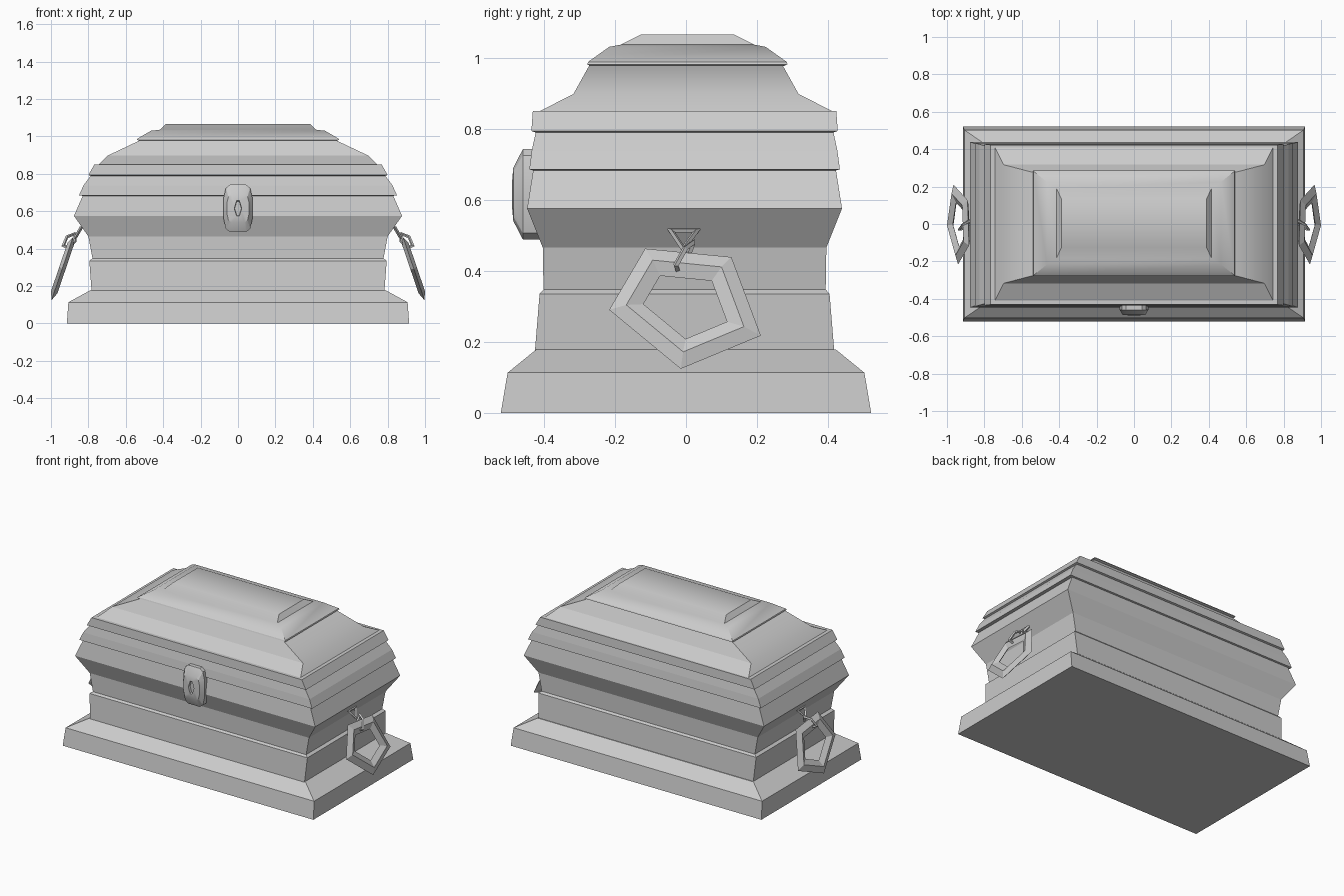
import bpy, bmesh, math
from mathutils import Vector

if "Cube" in bpy.data.objects:
    bpy.data.objects.remove(bpy.data.objects["Cube"])


def make_object(name, bm, smooth=None):
    bmesh.ops.recalc_face_normals(bm, faces=bm.faces)
    me = bpy.data.meshes.new(name)
    bm.to_mesh(me)
    bm.free()
    ob = bpy.data.objects.new(name, me)
    bpy.context.collection.objects.link(ob)
    if smooth:
        bpy.ops.object.select_all(action='DESELECT')
        ob.select_set(True)
        bpy.context.view_layer.objects.active = ob
        bpy.ops.object.shade_smooth_by_angle(angle=math.radians(smooth))
    return ob


def loft(name, loops, closed=False, smooth=None):
    """Skin a list of equal-length loops; cap the ends or close into a ring."""
    bm = bmesh.new()
    rings = [[bm.verts.new(p) for p in loop] for loop in loops]
    n = len(rings[0])
    pairs = list(zip(rings, rings[1:]))
    if closed:
        pairs.append((rings[-1], rings[0]))
    for a, b in pairs:
        for i in range(n):
            j = (i + 1) % n
            bm.faces.new((a[i], a[j], b[j], b[i]))
    if not closed:
        bm.faces.new(rings[0])
        bm.faces.new(rings[-1])
    return make_object(name, bm, smooth)


def rect(hx, hy, z, cy=-0.004):
    return [(-hx, cy - hy, z), (hx, cy - hy, z), (hx, cy + hy, z), (-hx, cy + hy, z)]


# Plinth: half width, half depth, height
plinth = [(.915, .521, 0), (.907, .502, .113), (.788, .422, .178)]
loft("plinth", [rect(x, y, z, 0) for x, y, z in plinth])

# Body with waist and flared belt
body = [(.783, .421, .175), (.795, .408, .335), (.778, .397, .347),
        (.800, .399, .465), (.877, .443, .575), (.830, .426, .683)]
loft("chest_body", [rect(*p) for p in body])

# Rim mouldings
rim = [(.825, .42, .681), (.850, .437, .685), (.826, .43, .738),
       (.788, .419, .789), (.800, .431, .793), (.768, .427, .850)]
loft("lid_rim", [rect(*p) for p in rim])

# Domed lid with raised top panel
lid = [(.745, .412, .849), (.697, .317, .897), (.526, .272, .978)]
loft("lid", [rect(*p, cy=0) for p in lid], smooth=30)
panel = [(.526, .272, .976), (.541, .282, .981), (.538, .279, .988),
         (.465, .220, 1.030), (.415, .188, 1.036), (.388, .130, 1.065)]
loft("lid_panel", [rect(*p, cy=.004) for p in panel], smooth=30)


# Clasp plate with chamfered corners and a diamond keyhole
def plate(hx, hz, y, c, cz=.615):
    pts = [(hx, hz - 2 * c), (hx - c * .35, hz - c * .5), (hx - c, hz)]
    quad = pts + [(-x, z) for x, z in reversed(pts)]
    quad += [(-x, -z) for x, z in quad]
    return [(x, y, cz + z) for x, z in quad]


def diamond(y, s=1.0):
    base = plate(1, 1, y, .2)
    out = []
    for i in range(12):
        t = math.radians((0, 10, 60, 120, 170, 180, 180, 190, 240, 300, 350, 360)[i])
        cx, sz = math.cos(t), math.sin(t)
        k = 1 / (abs(cx) + abs(sz))
        out.append((.02 * s * cx * k, base[i][1], .615 + .065 * s * sz * k))
    return out


clasp = loft("clasp", [plate(.077, .127, -.41, .035), plate(.077, .127, -.459, .035),
                       plate(.060, .075, -.486, .025), diamond(-.489), diamond(-.474, .9)],
             smooth=25)
bm = bmesh.new()
bm.from_mesh(clasp.data)
bmesh.ops.remove_doubles(bm, verts=bm.verts, dist=.0001)
bm.to_mesh(clasp.data)
bm.free()


def bar_ring(name, pts, w, t):
    """Closed ring of diamond-section bar: w half width in plane, t half thickness."""
    pts = [Vector(p) for p in pts]
    n = len(pts)
    mid = sum(pts, Vector()) / n
    normal = (pts[1] - pts[0]).cross(pts[2] - pts[1]).normalized()
    loops = []
    for i, p in enumerate(pts):
        a, b = (p - pts[i - 1]).normalized(), (pts[(i + 1) % n] - p).normalized()
        out = a.cross(normal) + b.cross(normal)
        out = out.normalized() / math.sqrt((1 + a.dot(b)) / 2)
        if out.dot(p - mid) < 0:
            out = -out
        loops.append([p + out * w, p + normal * t, p - out * w, p - normal * t])
    return loft(name, loops, closed=True)


def mirrored(ob, name):
    me = ob.data.copy()
    bm = bmesh.new()
    bm.from_mesh(me)
    bmesh.ops.scale(bm, vec=(-1, 1, 1), verts=bm.verts)
    make_object(name, bm)
    bpy.data.meshes.remove(me)


# Hanging pentagonal pull handles
penta = [(-.094, .424), (.100, .405), (.163, .237), (-.008, .166), (-.168, .298)]
handle = bar_ring("handle_right", [(.893 + (.43 - z) * .34, y, z) for y, z in penta], .038, .018)
mirrored(handle, "handle_left")

# Link joining handle and staple, turned edge-on
link_pts = []
for i in range(5):
    t = i * math.tau / 5
    u, v = .045 * math.cos(t), .026 * math.sin(t)
    link_pts.append((.900 - u * .55 + v * .9, -.006 + u * .55 - v * .15, .440 + u * .85 + v * .45))
link = bar_ring("handle_link_right", link_pts, .008, .008)
mirrored(link, "handle_link_left")

# Staple fixed to the sloping belt
staple_pts = [(.838, -.042, .513), (.868, -.008, .462), (.838, .030, .513), (.862, -.006, .492)]
staple = bar_ring("handle_staple_right", [staple_pts[i] for i in (0, 1, 2)], .007, .009)
mirrored(staple, "handle_staple_left")
